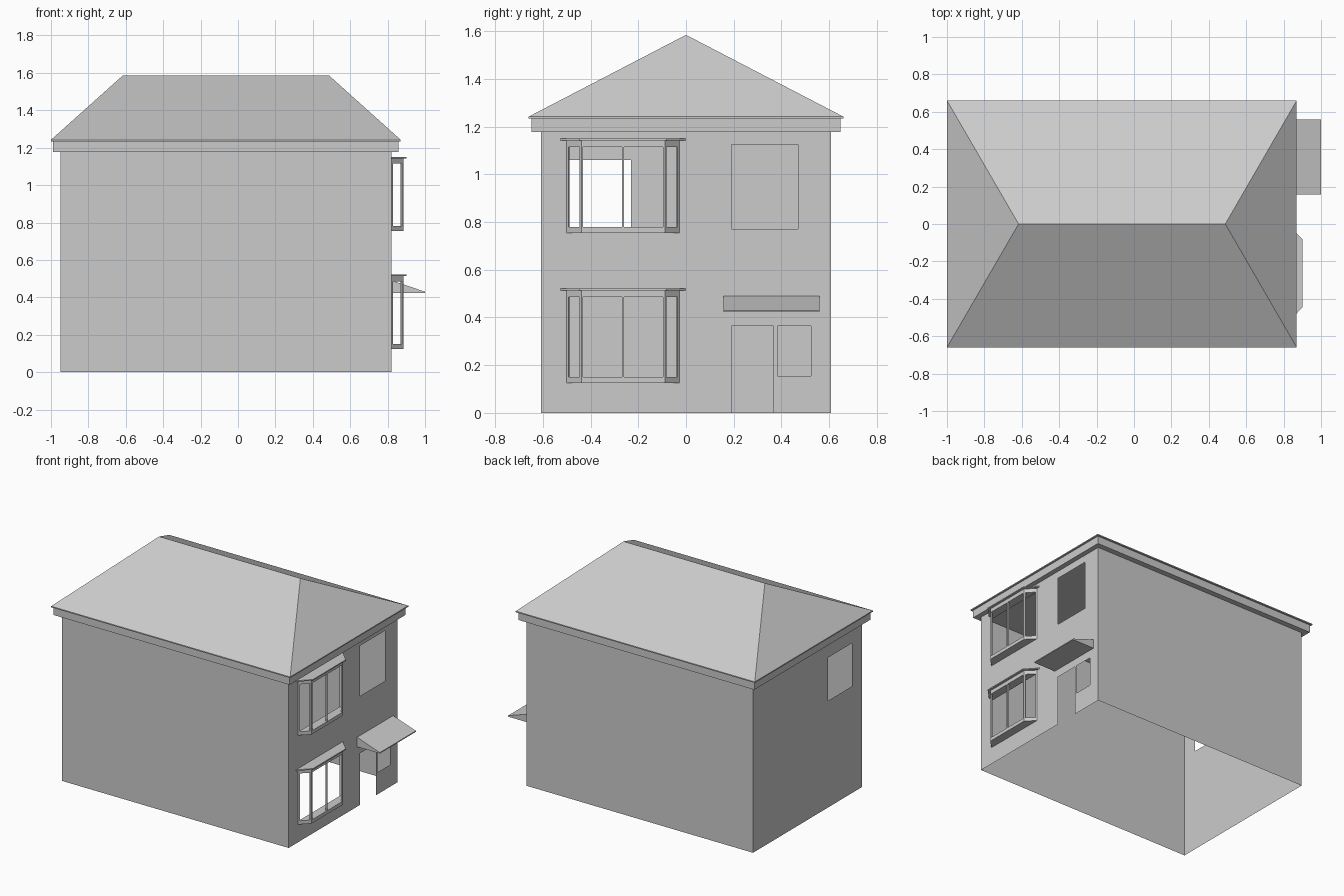
import bpy, bmesh

if "Cube" in bpy.data.objects:
    bpy.data.objects.remove(bpy.data.objects["Cube"])

XL, XR, Y, H = -0.95, 0.822, 0.608, 1.178   # wall box


def finish(name, bm, recalc=True):
    bmesh.ops.remove_doubles(bm, verts=bm.verts, dist=1e-5)
    if recalc:
        bmesh.ops.recalc_face_normals(bm, faces=bm.faces)
    me = bpy.data.meshes.new(name)
    bm.to_mesh(me)
    bm.free()
    ob = bpy.data.objects.new(name, me)
    bpy.context.collection.objects.link(ob)
    return ob


def add_face(bm, pts):
    return bm.faces.new([bm.verts.new(p) for p in pts])


def add_prism(bm, outline, z0, z1):
    """Extrude an xy outline between two heights."""
    n = len(outline)
    lo = [bm.verts.new((x, y, z0)) for x, y in outline]
    hi = [bm.verts.new((x, y, z1)) for x, y in outline]
    bm.faces.new(lo[::-1])
    bm.faces.new(hi)
    for i in range(n):
        j = (i + 1) % n
        bm.faces.new((lo[i], lo[j], hi[j], hi[i]))


def rect(x0, x1, y0, y1):
    return [(x0, y0), (x1, y0), (x1, y1), (x0, y1)]


def pierced_wall(name, x, holes, flip=False):
    """Thin wall in the yz plane with rectangular openings."""
    ys = sorted({-Y, Y} | {v for h in holes for v in h[:2]})
    zs = sorted({0, H} | {v for h in holes for v in h[2:]})
    bm = bmesh.new()
    for a, b in zip(ys, ys[1:]):
        for c, d in zip(zs, zs[1:]):
            my, mz = (a + b) / 2, (c + d) / 2
            if any(h[0] < my < h[1] and h[2] < mz < h[3] for h in holes):
                continue
            p = [(x, a, c), (x, b, c), (x, b, d), (x, a, d)]
            add_face(bm, p[::-1] if flip else p)
    finish(name, bm, recalc=False)


# Walls
BAYS = (0.125, 0.755)
pierced_wall("entrance_wall", XR,
             [(-0.49, -0.037, z + 0.025, z + 0.36) for z in BAYS] +
             [(0.19, 0.47, 0.77, 1.125),       # upper window
              (0.19, 0.367, 0, 0.365),         # door
              (0.383, 0.525, 0.155, 0.365)])   # side window
pierced_wall("rear_wall", XL, [(-0.5, -0.23, 0.755, 1.06)], flip=True)
for name, s in (("long_wall_front", -1), ("long_wall_back", 1)):
    bm = bmesh.new()
    p = [(XL, s * Y, 0), (XR, s * Y, 0), (XR, s * Y, H), (XL, s * Y, H)]
    add_face(bm, p if s < 0 else p[::-1])
    finish(name, bm, recalc=False)

# Fascia, closing the rooms from above
bm = bmesh.new()
add_prism(bm, rect(-0.988, 0.858, -0.648, 0.648), H, 1.234)
finish("fascia", bm)

# Hipped roof with a thin eave edge
bm = bmesh.new()
e0, e1 = ([bm.verts.new((x, y, z)) for x, y in rect(-1, 0.87, -0.66, 0.66)]
          for z in (1.234, 1.242))
ra, rb = bm.verts.new((-0.617, 0, 1.585)), bm.verts.new((0.488, 0, 1.585))
bm.faces.new(e0[::-1])
for i in range(4):
    j = (i + 1) % 4
    bm.faces.new((e0[i], e0[j], e1[j], e1[i]))
bm.faces.new((e1[0], e1[1], rb, ra))
bm.faces.new((e1[1], e1[2], rb))
bm.faces.new((e1[2], e1[3], ra, rb))
bm.faces.new((e1[3], e1[0], ra))
finish("hip_roof", bm)

# Bay windows
MID = -0.264


def bay_outline(x1, half_in, half_out):
    return [(XR, MID - half_out), (x1, MID - half_in),
            (x1, MID + half_in), (XR, MID + half_out)]


for label, z in zip(("lower", "upper"), BAYS):
    body = bay_outline(0.884, 0.175, 0.237)
    bm = bmesh.new()
    add_prism(bm, body, z, z + 0.025)
    finish(label + "_bay_sill", bm)
    bm = bmesh.new()
    add_prism(bm, body, z + 0.36, z + 0.388)
    finish(label + "_bay_head", bm)
    bm = bmesh.new()
    add_prism(bm, bay_outline(0.9, 0.183, 0.262), z + 0.388, z + 0.396)
    finish(label + "_bay_cap", bm)
    bm = bmesh.new()
    z0, z1 = z + 0.025, z + 0.36
    for s in (-1, 1):
        corner = [(0.876, 0.183), (0.884, 0.175), (0.884, 0.167),
                  (0.872, 0.167), (0.868, 0.175)]
        jamb = [(XR, 0.237), (0.83, 0.229), (0.822, 0.225)]
        for post in (corner, jamb):
            add_prism(bm, [(x, MID + s * y) for x, y in post], z0, z1)
    add_prism(bm, rect(0.872, 0.884, MID - 0.004, MID + 0.004), z0, z1)
    finish(label + "_bay_posts", bm)

# Sloping porch canopy over the door
bm = bmesh.new()
prof = [(XR, 0.423), (1.0, 0.423), (1.0, 0.43), (XR, 0.49)]
ends = [[bm.verts.new((x, y, z)) for x, z in prof] for y in (0.157, 0.56)]
bm.faces.new(ends[0])
bm.faces.new(ends[1][::-1])
for i in range(4):
    j = (i + 1) % 4
    bm.faces.new((ends[0][i], ends[1][i], ends[1][j], ends[0][j]))
finish("porch_canopy", bm)
